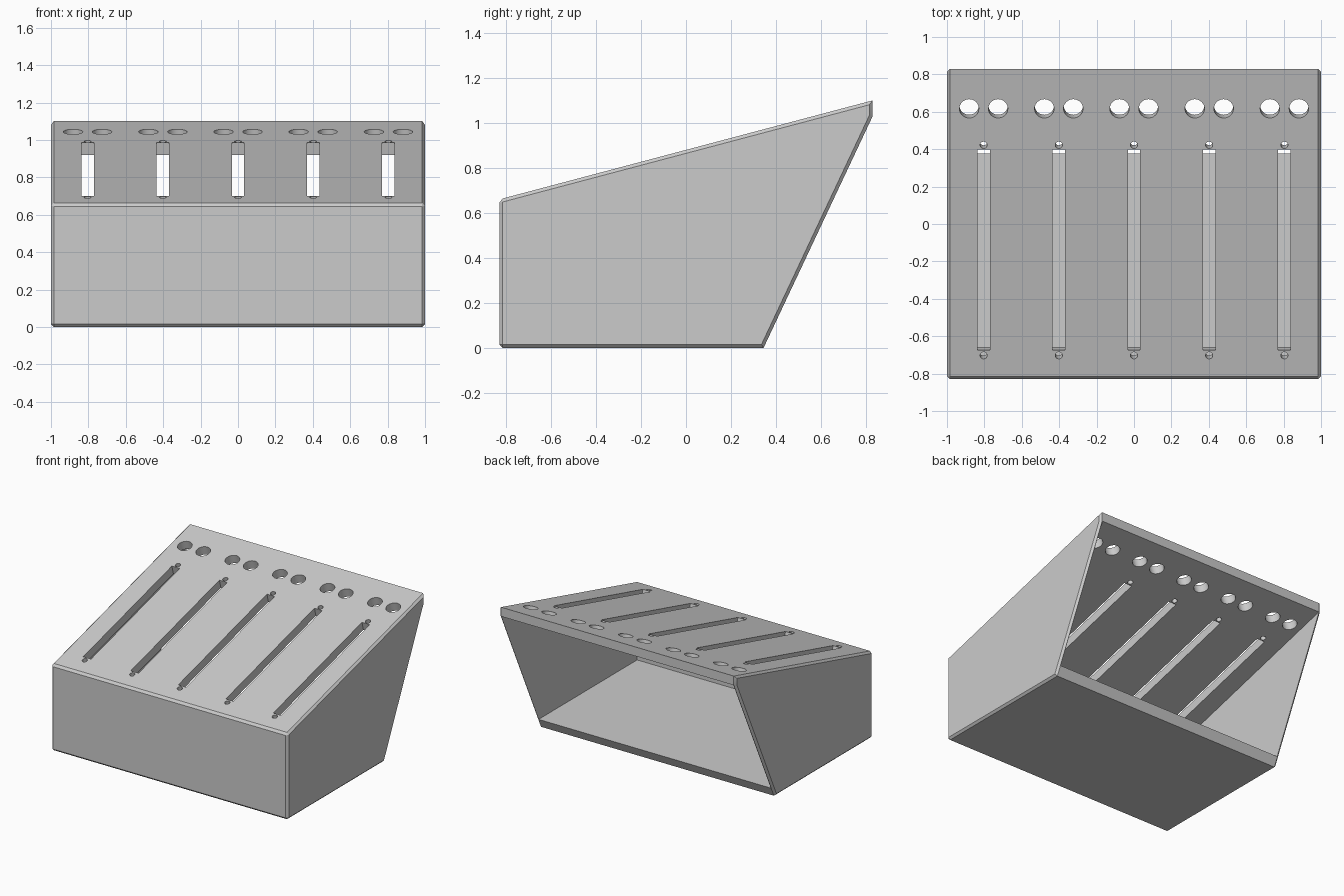
import bpy, bmesh, math
from mathutils import Matrix

cube = bpy.data.objects.get("Cube")
if cube:
    bpy.data.objects.remove(cube, do_unlink=True)

FRONT_Y, BACK_Y, FRONT_Z, BACK_Z = -0.83, 0.83, 0.66, 1.10
FLOOR_Y, LIP_Z = 0.345, 1.03
SLOPE = (BACK_Z - FRONT_Z) / (BACK_Y - FRONT_Y)
TILT = math.atan(SLOPE)
WALL, FLOOR, TOP, CHAMFER = 0.018, 0.07, 0.068, 0.015


def top_z(y):
    return FRONT_Z + SLOPE * (y - FRONT_Y)


def prism(bm, profile, half_width):
    """Side profile (y, z) extruded across x."""
    face = bm.faces.new([bm.verts.new((-half_width, y, z)) for y, z in profile])
    ext = bmesh.ops.extrude_face_region(bm, geom=[face])["geom"]
    verts = [v for v in ext if isinstance(v, bmesh.types.BMVert)]
    bmesh.ops.translate(bm, verts=verts, vec=(2 * half_width, 0, 0))
    bmesh.ops.recalc_face_normals(bm, faces=bm.faces)


def to_object(bm, name):
    mesh = bpy.data.meshes.new(name)
    bm.to_mesh(mesh)
    bm.free()
    obj = bpy.data.objects.new(name, mesh)
    bpy.context.collection.objects.link(obj)
    return obj


def on_top(x, y):
    """Frame lying on the sloped top."""
    return Matrix.Translation((x, y, top_z(y))) @ Matrix.Rotation(TILT, 4, "X")


def cut(target, cutter):
    mod = target.modifiers.new(cutter.name, "BOOLEAN")
    mod.operation, mod.solver, mod.object = "DIFFERENCE", "EXACT", cutter
    cutter.hide_render = True
    bpy.context.view_layer.objects.active = target
    bpy.ops.object.modifier_apply(modifier=mod.name)
    bpy.data.objects.remove(cutter, do_unlink=True)


# Outer wedge with chamfered side and front edges
bm = bmesh.new()
prism(bm, [(FRONT_Y, 0), (FLOOR_Y, 0), (BACK_Y, LIP_Z),
           (BACK_Y, BACK_Z), (FRONT_Y, FRONT_Z)], 1)


def is_rim(edge):
    a, b = (v.co for v in edge.verts)
    across = abs(a.x - b.x) > 0.1
    return not across or max(a.y, b.y) < FRONT_Y + 0.01


bmesh.ops.bevel(bm, geom=[e for e in bm.edges if is_rim(e)], offset=CHAMFER,
                segments=1, affect="EDGES", profile=0.5)
body = to_object(bm, "sloped_stand")

# Hollow, open at the back
bm = bmesh.new()
inner_y, far_y = FRONT_Y + WALL, 1.2
prism(bm, [(inner_y, FLOOR), (far_y, FLOOR), (far_y, top_z(far_y) - TOP - 0.002),
           (inner_y, top_z(inner_y) - TOP - 0.002)], 1 - WALL)
cut(body, to_object(bm, "cavity_cutter"))

# Five stations: long slot, small end holes and a pair of large holes
bm = bmesh.new()
slot_front, slot_back = -0.675, 0.397
slot_length = (slot_back - slot_front) / math.cos(TILT)
for i in range(-2, 3):
    x = 0.402 * i
    frame = on_top(x, (slot_front + slot_back) / 2)
    bmesh.ops.create_cube(bm, size=1, matrix=frame @ Matrix.Diagonal((0.066, slot_length, 0.3, 1)))
    holes = [(x, 0.422, 0.019), (x, -0.703, 0.019),
             (x - 0.0775, 0.617, 0.052), (x + 0.0775, 0.617, 0.052)]
    for hx, hy, r in holes:
        bmesh.ops.create_cone(bm, cap_ends=True, segments=32, radius1=r, radius2=r,
                              depth=0.3, matrix=on_top(hx, hy))
cut(body, to_object(bm, "slot_and_hole_cutter"))

# Single grey finish
grey = bpy.data.materials.new("plain_grey")
grey.use_nodes = True
color = (0.6, 0.6, 0.6, 1)
grey.diffuse_color = color
grey.node_tree.nodes["Principled BSDF"].inputs["Base Color"].default_value = color
body.data.materials.clear()
body.data.materials.append(grey)

bpy.ops.object.select_all(action="DESELECT")
body.select_set(True)
bpy.context.view_layer.objects.active = body
bpy.ops.object.shade_smooth_by_angle(angle=math.radians(30))
